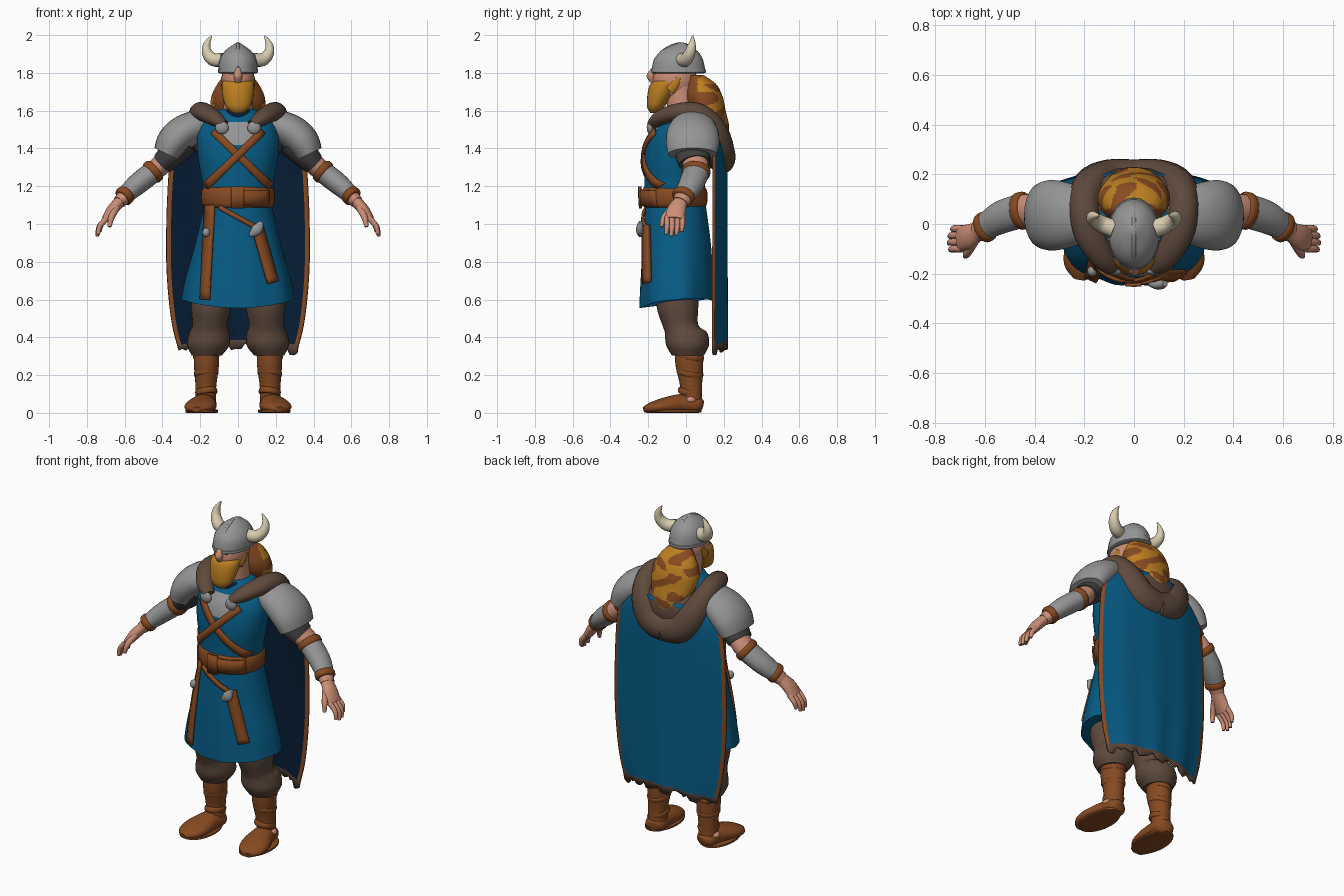
import bpy, bmesh, math, random
from mathutils import Vector

random.seed(4)
cube = bpy.data.objects.get("Cube")
if cube:
    bpy.data.objects.remove(cube)


def material(name, *rgb):
    m = bpy.data.materials.new(name)
    m.use_nodes = True
    m.diffuse_color = (*rgb, 1)
    m.node_tree.nodes["Principled BSDF"].inputs["Base Color"].default_value = (*rgb, 1)
    return m


blue = material("blue cloth", .002, .108, .24)
navy = material("navy lining", .002, .012, .035)
taupe = material("taupe wool", .115, .068, .046)
leather = material("brown leather", .24, .068, .015)
steel = material("grey steel", .3, .3, .3)
charcoal = material("charcoal sleeve", .05, .05, .05)
skin = material("skin", .6, .27, .18)
ginger = material("ginger hair", .5, .21, .015)
bone = material("bone", .68, .6, .43)
AXIS = {"X": Vector((1, 0, 0)), "Y": Vector((0, 1, 0)), "Z": Vector((0, 0, 1))}
made = []


def finish(name, bm, mats, mirror=False, rule=None):
    bmesh.ops.recalc_face_normals(bm, faces=bm.faces)
    for f in bm.faces:
        f.smooth = True
        if rule:
            f.material_index = rule(f.calc_center_median())
    me = bpy.data.meshes.new(name)
    bm.to_mesh(me)
    bm.free()
    for m in mats if isinstance(mats, list) else [mats]:
        me.materials.append(m)
    ob = bpy.data.objects.new(name, me)
    bpy.context.collection.objects.link(ob)
    if mirror:
        ob.modifiers.new("Mirror", "MIRROR").use_mirror_merge = False
    made.append(ob)
    return ob


def smooth_path(pts, k):
    """Catmull-Rom samples through points of any dimension."""
    ext = [pts[0], *pts, pts[-1]]
    out = []
    for a, b, c, d in zip(ext, ext[1:], ext[2:], ext[3:]):
        for j in range(k):
            t = j / k
            out.append([q + .5 * t * (r - p + t * (2*p - 5*q + 4*r - s + t * (3*(q - r) + s - p)))
                        for p, q, r, s in zip(a, b, c, d)])
    return out + [list(pts[-1])]


def tube(name, mats, pts, ref="Y", seg=24, flat=False, mirror=False, rule=None, k=4, warp=None):
    """Loft elliptical rings (x, y, z, width, depth) along a path."""
    path = smooth_path(pts, k)
    pos = [Vector(p[:3]) for p in path]
    bm = bmesh.new()
    rings = []
    for i, p in enumerate(path):
        t = AXIS["Z"] if flat else (pos[min(i+1, len(pos)-1)] - pos[max(i-1, 0)]).normalized()
        side = AXIS[ref] - t * AXIS[ref].dot(t)
        side.normalize()
        other = side.cross(t)
        ring = []
        for j in range(seg):
            angle = math.tau * j / seg
            v = pos[i] + other * p[3] * math.cos(angle) + side * p[4] * math.sin(angle)
            v.z = max(v.z, 0)
            ring.append(bm.verts.new(warp(v) if warp else v))
        rings.append(ring)
    for r, q in zip(rings, rings[1:]):
        for j in range(seg):
            bm.faces.new((r[j], r[j-1], q[j-1], q[j]))
    bm.faces.new(rings[0])
    bm.faces.new(rings[-1])
    return finish(name, bm, mats, mirror, rule)


def band(name, mat, p, q, a, b, **kw):
    """A short rounded cuff between two points."""
    p, q = Vector(p), Vector(q)
    pts = [(*p.lerp(q, t), a*s, b*s) for t, s in ((0, .9), (.2, 1), (.8, 1), (1, .9))]
    return tube(name, mat, pts, k=2, **kw)


def ball(name, mat, loc, size, mirror=False):
    bm = bmesh.new()
    bmesh.ops.create_uvsphere(bm, u_segments=20, v_segments=12, radius=1)
    for v in bm.verts:
        v.co = Vector(c * s + o for c, s, o in zip(v.co, size, loc))
    return finish(name, bm, mat, mirror)


# Tunic: torso with mail at the throat, and a flared skirt
torso = [(0, -.06, 1.1, .18, .16), (0, -.06, 1.22, .19, .16), (0, -.055, 1.36, .213, .165),
         (0, -.04, 1.47, .215, .155), (0, -.02, 1.55, .18, .125), (0, -.02, 1.61, .09, .09)]
skirt = [(0, -.05, .555, .3, .198), (0, -.05, .7, .277, .192), (0, -.05, .9, .225, .18),
         (0, -.055, 1.1, .178, .16)]
body = smooth_path(skirt, 6) + smooth_path(torso, 6)


def front_y(x, z):
    for p, q in zip(body, body[1:]):
        if p[2] <= z <= q[2] and q[2] > p[2]:
            t = (z - p[2]) / (q[2] - p[2])
            cy, rx, ry = (p[i] + t * (q[i] - p[i]) for i in (1, 3, 4))
            return cy - ry * math.sqrt(1 - min(abs(x / rx), .96)**2)
    return -.25


def hem(v):
    low = max(0, min(1, (1.05 - v.z) / .5))
    fold = 1 + .018 * low * math.sin(9 * math.atan2(v.y + .05, v.x))
    return Vector((v.x * fold, (v.y + .05) * fold - .05,
                   v.z + low**3 * (.045 * (v.x / .3)**2 + .04 * max(0, v.y + .05) / .2)))


tube("torso", [blue, steel], torso, flat=True, seg=64, k=8,
     rule=lambda c: int(c.y < 0 and 1.42 < c.z < 1.54 and abs(c.x) < .05 + .7 * (c.z - 1.42)))
tube("tunic_skirt", blue, skirt, flat=True, seg=72, k=6, warp=hem)
band("collar", navy, (0, -.03, 1.545), (0, -.03, 1.605), .09, .105, flat=True)
band("belt", leather, (0, -.06, 1.085), (0, -.06, 1.2), .194, .172, flat=True, seg=40)


def strap(name, mat, a, b, width, lift, thick=.014):
    """A flat strip laid over the front of the tunic, ends given as (x, z)."""
    a, b = Vector(a), Vector(b)
    d = (b - a).normalized()
    across = Vector((-d.y, d.x)) * width / 2
    bm = bmesh.new()
    rows = []
    for i in range(13):
        spots = [a.lerp(b, i / 12) + across * s for s in (-1, 0, 1)]
        rows.append([bm.verts.new((s.x, front_y(s.x, s.y) - lift, s.y)) for s in spots])
    for r, q in zip(rows, rows[1:]):
        for j in (0, 1):
            bm.faces.new((r[j], r[j+1], q[j+1], q[j]))
    mod = finish(name, bm, mat).modifiers.new("Solidify", "SOLIDIFY")
    mod.thickness, mod.offset = thick, 0


# Straps, belt fittings and hanging gear
strap("chest_strap_right", leather, (-.13, 1.49), (.17, 1.2), .04, .006)
strap("chest_strap_left", leather, (.13, 1.49), (-.17, 1.2), .04, .012)
strap("belt_tail", leather, (-.03, 1.14), (.16, 1.135), .085, .02)
strap("buckle", leather, (-.035, 1.14), (.03, 1.14), .115, .026)
strap("hanging_strap", leather, (-.15, 1.1), (-.175, .6), .05, .014)
strap("sheath_sling", leather, (-.1, 1.09), (.1, .98), .025, .01)
strap("sheath", leather, (.1, .99), (.185, .69), .055, .014, .022)
tube("knife_hilt", steel, [(.065, -.24, .94, .012, .012), (.1, -.245, .97, .03, .02),
                           (.125, -.24, 1.01, .012, .012)], seg=12)
ball("belt_charm", steel, (-.168, -.19, .955), (.02, .022, .025))
ball("brooch", steel, (.085, -.19, 1.51), (.036, .018, .034), True)

# Head
tube("neck", skin, [(0, 0, 1.54, .085, .085), (0, -.02, 1.62, .077, .08),
                    (0, -.03, 1.74, .075, .08)], flat=True)
ball("head", skin, (0, -.06, 1.765), (.088, .118, .115))
tube("nose", skin, [(0, -.168, 1.825, .014, .015), (0, -.185, 1.785, .023, .024),
                    (0, -.178, 1.75, .015, .012)], flat=True, seg=12)
ball("eye", charcoal, (.036, -.168, 1.8), (.012, .007, .007), True)
tube("beard", ginger, [(0, -.105, 1.757, .08, .065), (0, -.118, 1.735, .087, .074),
                       (0, -.138, 1.68, .083, .067), (0, -.16, 1.62, .064, .046),
                       (0, -.167, 1.588, .03, .022)], flat=True)
tube("sideburn", ginger, [(.082, -.04, 1.775, .008, .012), (.081, -.055, 1.745, .009, .022),
                          (.076, -.085, 1.705, .009, .025)], mirror=True, seg=12)
tube("hair", [ginger, leather], [(0, .05, 1.79, .07, .04), (0, .08, 1.74, .11, .08),
                                 (0, .095, 1.67, .142, .1), (0, .115, 1.6, .14, .095),
                                 (0, .16, 1.52, .105, .068), (0, .19, 1.455, .045, .035)],
     flat=True, seg=64, k=10,
     rule=lambda c: int(c.y < .06 or math.sin(42 * c.x + 3 * math.sin(35 * c.z))
                        + math.sin(55 * c.z + 25 * c.x) > .15))

# Horned helmet
tube("helmet", steel, [(0, -.04, 1.805, .104, .143), (0, -.04, 1.87, .098, .13),
                       (0, -.035, 1.915, .07, .097), (0, -.03, 1.943, .035, .05),
                       (0, -.025, 1.962, .004, .004)], flat=True)
band("helmet_rim", steel, (0, -.04, 1.797), (0, -.04, 1.822), .106, .145, flat=True)
tube("helmet_ridge", steel, [(0, -.173, 1.83, .008, .01), (0, -.13, 1.91, .008, .01),
                             (0, -.03, 1.955, .008, .008), (0, .055, 1.91, .008, .01),
                             (0, .092, 1.83, .008, .01)], ref="X", seg=10)
tube("horn", bone, [(.08, -.02, 1.87, .036, .036), (.13, 0, 1.87, .035, .035),
                    (.163, .02, 1.905, .028, .03), (.165, .032, 1.95, .019, .02),
                    (.14, .035, 1.997, .004, .004)], mirror=True, seg=16)

# Hood lying around the shoulders
tube("hood_roll", taupe, [(.075, -.175, 1.525, .035, .025), (.125, -.135, 1.56, .05, .04),
                          (.18, -.04, 1.59, .06, .05), (.2, .07, 1.57, .062, .068),
                          (.175, .15, 1.47, .075, .085), (.1, .185, 1.37, .075, .085),
                          (0, .19, 1.345, .07, .08)], ref="Z", mirror=True)
ball("hood_back", taupe, (0, .11, 1.45), (.2, .12, .16))

# Cape with lining, edging and a ragged hem
COLS, ROWS = 34, 20
widths = smooth_path([(1.52, .22), (1.4, .34), (1.2, .372), (.8, .38), (.5, .355), (.33, .315)], 4)
bm = bmesh.new()
grid = []
for i in range(ROWS + 1):
    z, half = widths[i]
    row = []
    for j in range(COLS + 1):
        u = 2 * j / COLS - 1
        drop = i / ROWS
        y = .152 + .066 * (1 - u * u) + .005 * drop * math.sin(11 * u + 1)
        zz = z - (random.uniform(-.01, .035) if i == ROWS else 0) + .035 * (1 - u * u) * drop**4
        row.append(bm.verts.new((u * half, y, zz)))
    grid.append(row)
for i in range(ROWS):
    for j in range(COLS):
        f = bm.faces.new((grid[i][j], grid[i][j+1], grid[i+1][j+1], grid[i+1][j]))
        f.material_index = 2 if i >= ROWS - 1 else int(j in (0, COLS - 1))
cape = finish("cape", bm, [blue, leather, taupe, navy, leather, taupe])
if sum(p.normal.y for p in cape.data.polygons) < 0:
    cape.data.flip_normals()
lining = cape.modifiers.new("Lining", "SOLIDIFY")
lining.thickness, lining.offset, lining.material_offset = .012, -1, 3

# Arms
tube("pauldron", steel, [(.13, .03, 1.54, .06, .075), (.2, .035, 1.525, .08, .11),
                         (.28, .035, 1.49, .09, .135), (.34, .035, 1.435, .09, .142),
                         (.375, .035, 1.37, .075, .13)], mirror=True)
tube("sleeve", charcoal, [(.28, .03, 1.44, .08, .09), (.35, .035, 1.37, .072, .092),
                          (.4, .045, 1.32, .06, .082)], mirror=True)
tube("arm", skin, [(.37, .04, 1.35, .054, .07), (.45, .055, 1.275, .054, .065),
                   (.55, .02, 1.195, .05, .06), (.63, -.03, 1.115, .034, .043)], mirror=True)
tube("bracer", steel, [(.455, .053, 1.272, .058, .07), (.54, .025, 1.205, .056, .066),
                       (.61, -.018, 1.14, .043, .052)], mirror=True)
band("elbow_cuff", leather, (.435, .057, 1.29), (.465, .05, 1.264), .064, .076, mirror=True)
band("wrist_cuff", leather, (.587, -.005, 1.162), (.612, -.02, 1.138), .052, .062, mirror=True)

# Hands
tube("palm", skin, [(.62, -.025, 1.125, .03, .036), (.665, -.05, 1.075, .03, .05),
                    (.7, -.06, 1.025, .022, .05)], mirror=True)
for i, finger in enumerate(("index", "middle", "ring", "little")):
    y, reach = -.1 + .027 * i, (.9, 1, .95, .75)[i]
    tube(finger + "_finger", skin, [(.69, y, 1.035, .016, .015),
                                    (.69 + .045*reach, y, 1.035 - .05*reach, .014, .014),
                                    (.69 + .055*reach, y - .005, 1.035 - .1*reach, .009, .009)],
         mirror=True, seg=12)
tube("thumb", skin, [(.645, -.07, 1.085, .02, .02), (.67, -.115, 1.035, .017, .017),
                     (.68, -.13, .985, .01, .01)], mirror=True, seg=12)

# Legs and boots
tube("trouser", taupe, [(.13, -.04, .68, .11, .11), (.143, -.045, .56, .105, .11),
                        (.15, -.03, .465, .092, .095), (.152, 0, .425, .106, .112),
                        (.157, .008, .36, .113, .114), (.165, .01, .305, .08, .085)],
     flat=True, mirror=True)
tube("boot_shaft", leather, [(.166, .015, .34, .066, .076), (.167, .018, .25, .066, .073),
                             (.17, .027, .14, .055, .058), (.172, .03, .04, .055, .056)],
     flat=True, mirror=True)
for z, r in ((.3, .069), (.21, .065), (.11, .058)):
    band("boot_wrap", leather, (.166, .018, z - .014), (.17, .024, z + .016), r, r + .006, mirror=True)
tube("shoe", leather, [(.168, .085, .035, .03, .03), (.172, .06, .04, .058, .045),
                       (.18, -.02, .045, .066, .055), (.197, -.11, .037, .083, .045),
                       (.212, -.18, .027, .07, .03), (.22, -.222, .018, .025, .015)],
     ref="Z", mirror=True)
band("sole", leather, (.192, -.07, 0), (.192, -.07, .018), .086, .15, flat=True, mirror=True)
ball("ankle", skin, (.212, .025, .068), (.03, .03, .02), True)

# Smooth shading with crisp edges
bpy.ops.object.select_all(action="DESELECT")
for ob in made:
    ob.select_set(True)
bpy.context.view_layer.objects.active = made[0]
bpy.ops.object.shade_smooth_by_angle(angle=math.radians(45))
